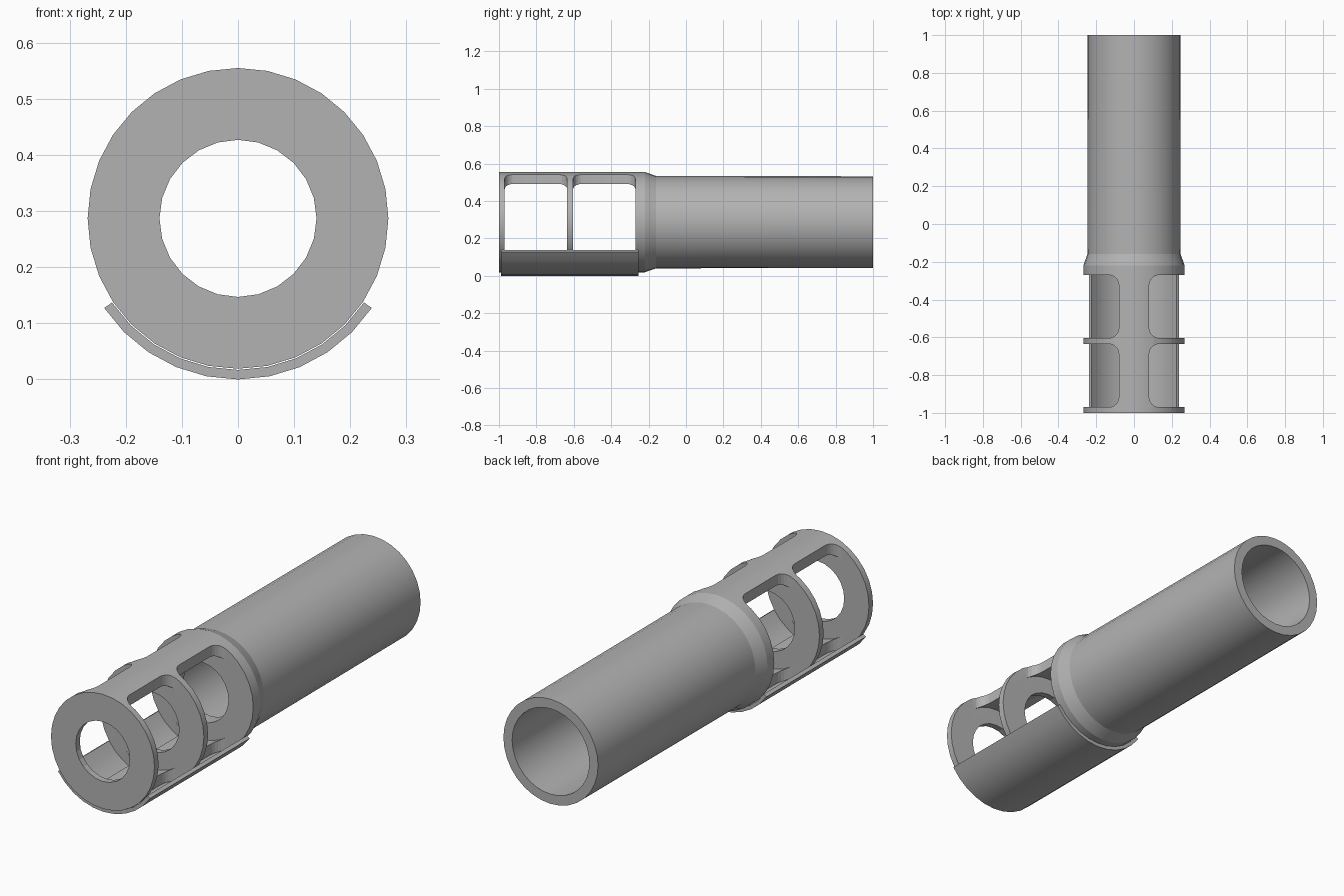
import bpy, bmesh, math
from mathutils import Vector

cube = bpy.data.objects.get("Cube")
if cube:
    bpy.data.objects.remove(cube, do_unlink=True)

AXIS_Z = 0.287
CHAMBERS = [(-0.97, -0.635), (-0.604, -0.27)]

metal = bpy.data.materials.new("grey metal")
metal.use_nodes = True
grey = (0.45, 0.45, 0.45, 1)
metal.diffuse_color = grey
metal.node_tree.nodes["Principled BSDF"].inputs["Base Color"].default_value = grey


def finish(name, bm):
    bmesh.ops.recalc_face_normals(bm, faces=bm.faces)
    mesh = bpy.data.meshes.new(name)
    bm.to_mesh(mesh)
    bm.free()
    mesh.materials.append(metal)
    ob = bpy.data.objects.new(name, mesh)
    bpy.context.collection.objects.link(ob)
    return ob


def turned(name, profile, sides):
    """Solid of revolution about the long axis from (y, radius) stations."""
    bm = bmesh.new()
    rings = []
    for y, r in profile:
        angles = [2 * math.pi * i / sides for i in range(sides)]
        rings.append([bm.verts.new((r * math.sin(a), y, AXIS_Z + r * math.cos(a)))
                      for a in angles])
    for a, b in zip(rings, rings[1:]):
        for i in range(sides):
            j = (i + 1) % sides
            bm.faces.new((a[i], a[j], b[j], b[i]))
    bm.faces.new(rings[0])
    bm.faces.new(rings[-1])
    return finish(name, bm)


def extruded(name, points, direction):
    bm = bmesh.new()
    face = bm.faces.new([bm.verts.new(p) for p in points])
    new = bmesh.ops.extrude_face_region(bm, geom=[face])["geom"]
    verts = [g for g in new if isinstance(g, bmesh.types.BMVert)]
    bmesh.ops.translate(bm, verts=verts, vec=Vector(direction))
    return finish(name, bm)


def port_cutter(side, y0, y1, radius=0.055, steps=6):
    """Upright prism with its two inner corners rounded."""
    inner, outer = 0.08, 0.4
    pts = [(outer, y0), (outer, y1)]
    for cy, start in ((y1 - radius, 90), (y0 + radius, 180)):
        for i in range(steps + 1):
            a = math.radians(start + 90 * i / steps)
            pts.append((inner + radius + radius * math.cos(a), cy + radius * math.sin(a)))
    return extruded("port_cutter", [(side * x, y, -0.2) for x, y in pts], (0, 0, 1))


def cut(target, cutter):
    cutter.hide_render = True
    mod = target.modifiers.new("cut", "BOOLEAN")
    mod.operation = "DIFFERENCE"
    mod.solver = "EXACT"
    mod.object = cutter
    bpy.context.view_layer.objects.active = target
    bpy.ops.object.modifier_apply(modifier=mod.name)
    bpy.data.objects.remove(cutter, do_unlink=True)


def smooth(ob):
    bpy.ops.object.select_all(action="DESELECT")
    ob.select_set(True)
    bpy.context.view_layer.objects.active = ob
    bpy.ops.object.shade_smooth_by_angle(angle=math.radians(14))


# Body: wide vented head, tapered shoulder and long rear tube
body = turned("vented_tube", [(-1, 0.268), (-0.22, 0.268), (-0.16, 0.247), (1, 0.245)], 32)
cut(body, turned("rear_bore_cutter", [(-0.2, 0.2), (1.1, 0.2)], 32))
for y0, y1 in CHAMBERS:
    cut(body, turned("chamber_cutter", [(y0, 0.22), (y1, 0.22)], 32))
cut(body, turned("front_hole_cutter", [(-1.1, 0.14), (-0.1, 0.14)], 24))

# Side ports open the chambers, leaving a bar above and below
for y0, y1 in CHAMBERS:
    for side in (-1, 1):
        cut(body, port_cutter(side, y0, y1))
smooth(body)

# Curved plate wrapped under the head
arc = [math.radians(11.25 * i) for i in range(-5, 6)]
section = [(0.287 * math.sin(a), -0.287 * math.cos(a)) for a in arc]
section += [(0.27 * math.sin(a), -0.27 * math.cos(a)) for a in reversed(arc)]
plate = extruded("lower_cover_plate",
                 [(x, -0.99, AXIS_Z + z) for x, z in section], (0, 0.735, 0))
smooth(plate)
